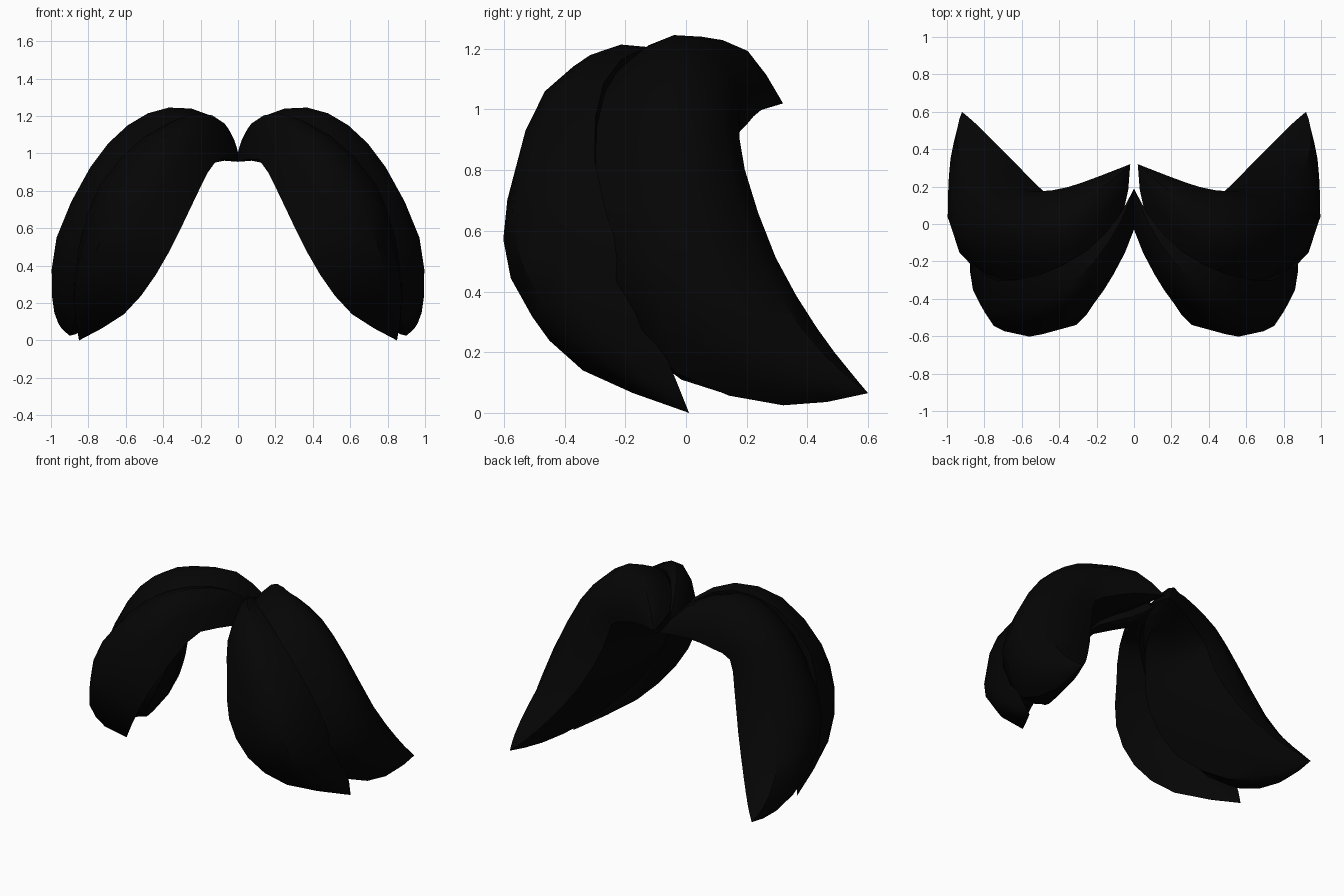
import bpy
import bmesh
from mathutils import Vector

cube = bpy.data.objects.get("Cube")
if cube:
    bpy.data.objects.remove(cube, do_unlink=True)

# Single near-black hair colour
hair = bpy.data.materials.new("black_hair")
hair.use_nodes = True
HAIR_COLOR = (0.0015, 0.0015, 0.0015, 1.0)
hair.diffuse_color = HAIR_COLOR
shader = hair.node_tree.nodes["Principled BSDF"]
shader.inputs["Base Color"].default_value = HAIR_COLOR
shader.inputs["Roughness"].default_value = 0.8


def smooth_curve(points, steps=2):
    """Catmull-Rom curve passing through every control point."""
    pts = [Vector(p) for p in points]
    padded = [pts[0] * 2 - pts[1]] + pts + [pts[-1] * 2 - pts[-2]]
    result = []
    for a, b, c, d in zip(padded, padded[1:], padded[2:], padded[3:]):
        for step in range(steps):
            t = step / steps
            result.append(0.5 * (2 * b + (c - a) * t
                                 + (2 * a - 5 * b + 4 * c - d) * t ** 2
                                 + (3 * b - a - 3 * c + d) * t ** 3))
    result.append(pts[-1])
    return result


def bow(start, middle, end, count=4):
    """Parabola through three points, leaving out the last one."""
    points = []
    for i in range(count):
        t = i / count
        points.append(start * (1 - t) * (1 - 2 * t)
                      + middle * 4 * t * (1 - t)
                      + end * t * (2 * t - 1))
    return points


def lock_section(curves, i):
    """Closed lens-shaped outline of a lock at one station."""
    ridge, outer, front, *inside = (curve[i] for curve in curves.values())
    return bow(ridge, outer, front) + smooth_curve([front, *inside, ridge])[:-1]


def build_lock(name, root, tip, rails, side):
    """Loft a lock of hair that is pointed at both ends."""
    curves = {key: smooth_curve([root] + pts + [tip]) for key, pts in rails.items()}
    stations = len(curves["outer"])
    mirror = Vector((side, 1, 1))
    bm = bmesh.new()
    rings = [[bm.verts.new(p * mirror) for p in lock_section(curves, i)]
             for i in range(1, stations - 1)]
    root_vert = bm.verts.new(Vector(root) * mirror)
    tip_vert = bm.verts.new(Vector(tip) * mirror)
    count = len(rings[0])
    for k in range(count):
        n = (k + 1) % count
        bm.faces.new((root_vert, rings[0][k], rings[0][n]))
        bm.faces.new((tip_vert, rings[-1][n], rings[-1][k]))
        for low, high in zip(rings, rings[1:]):
            bm.faces.new((low[k], high[k], high[n], low[n]))
    bmesh.ops.recalc_face_normals(bm, faces=bm.faces)
    mesh = bpy.data.meshes.new(name)
    bm.to_mesh(mesh)
    bm.free()
    mesh.materials.append(hair)
    lock = bpy.data.objects.new(name, mesh)
    bpy.context.collection.objects.link(lock)
    bpy.ops.object.select_all(action="DESELECT")
    lock.select_set(True)
    bpy.context.view_layer.objects.active = lock
    bpy.ops.object.shade_smooth_by_angle(angle=0.7)


# Front lock: sweeps from the parting forward, then down to the cheek
front_rails = {
    "ridge": [(.09, .03, 1.15), (.25, -.14, 1.2), (.5, -.27, 1.09),
              (.74, -.3, .83), (.85, -.21, .5), (.88, -.08, .22)],
    "outer": [(.05, .0, 1.13), (.19, -.26, 1.18), (.39, -.465, 1.06),
              (.62, -.565, .78), (.75, -.545, .5), (.83, -.36, .23)],
    "front": [(.0, -.03, .955), (.11, -.27, .97), (.21, -.42, .8),
              (.31, -.54, .59), (.44, -.52, .35), (.61, -.34, .14)],
    "inner": [(.05, .04, .98), (.16, -.14, .96), (.3, -.25, .82),
              (.43, -.32, .62), (.57, -.3, .38), (.72, -.17, .17)],
}

# Back lock: arches over the temple and sweeps back to a point
back_rails = {
    "ridge": [(.15, .24, 1.14), (.35, .15, 1.17), (.55, .13, 1.08),
              (.72, .13, .89), (.87, .23, .53), (.94, .38, .28), (.945, .51, .14)],
    "outer": [(.14, .16, 1.2), (.37, -.04, 1.245), (.59, -.07, 1.15),
              (.79, -.07, .925), (.97, -.04, .55), (.995, .14, .24), (.96, .39, .09)],
    "front": [(.06, .05, 1.08), (.25, -.2, 1.13), (.49, -.3, 1.02),
              (.69, -.32, .78), (.84, -.25, .42), (.87, -.03, .13), (.9, .32, .025)],
    "inner": [(.11, .09, .98), (.19, -.1, .96), (.28, -.23, .82),
              (.37, -.29, .6), (.53, -.22, .32), (.72, .04, .11), (.84, .36, .05)],
    "back": [(.2, .25, 1.0), (.34, .2, .95), (.45, .165, .89),
             (.5, .19, .72), (.6, .29, .48), (.74, .43, .26), (.85, .54, .13)],
}

for label, side in (("left", 1), ("right", -1)):
    build_lock(label + "_front_lock", (0, .19, 1.0), (.85, .01, 0), front_rails, side)
    build_lock(label + "_back_lock", (.02, .32, 1.02), (.92, .6, .065), back_rails, side)
